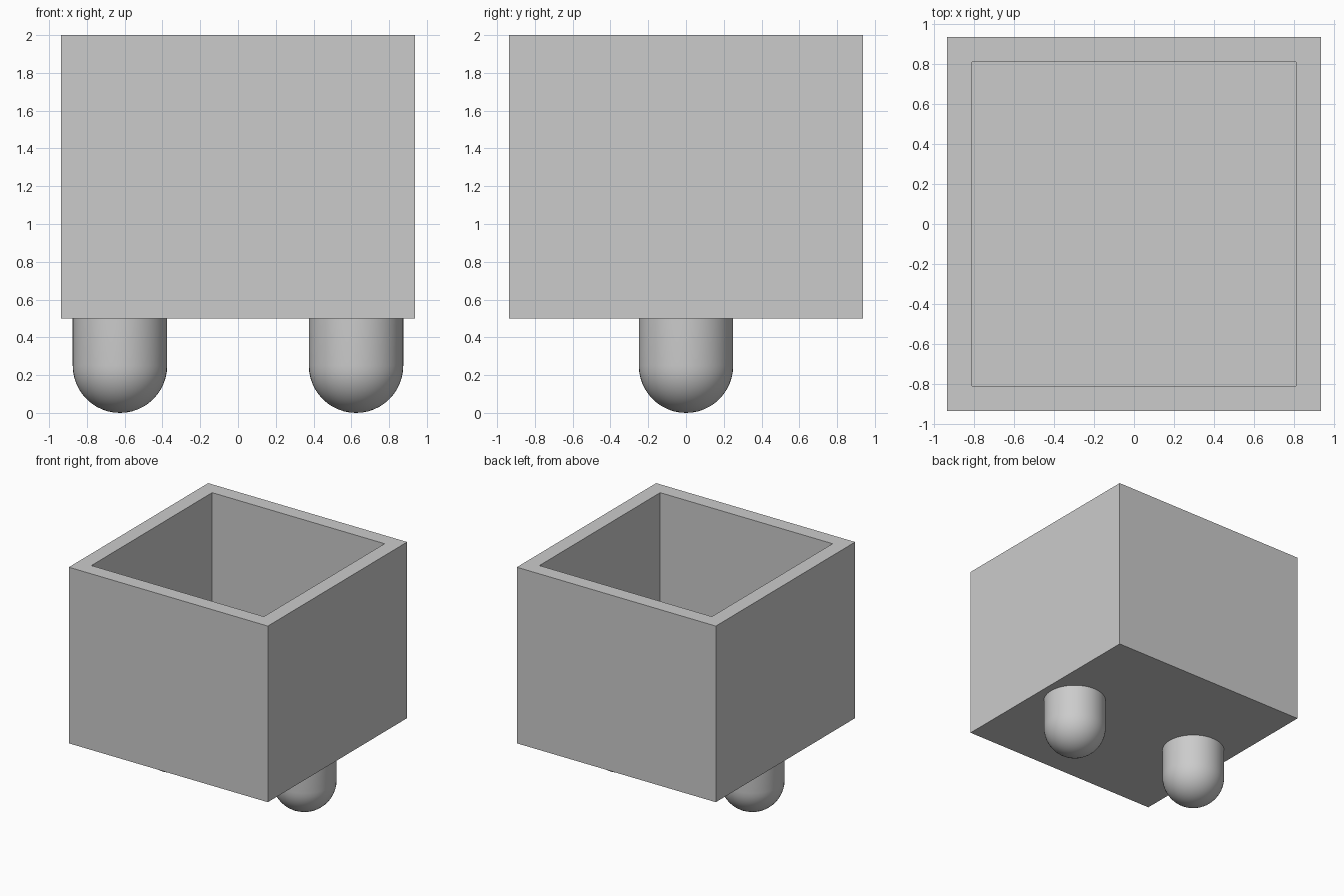
import bpy
import bmesh
import math

old = bpy.data.objects.get("Cube")
if old:
    bpy.data.objects.remove(old, do_unlink=True)

UNIT = 0.125
HALF = 7.5 * UNIT      # half width of the box
WALL = UNIT
BASE = 4 * UNIT        # underside of the box
TOP = 2.0
LEG_RADIUS = 2 * UNIT
LEG_X = 5 * UNIT

grey = bpy.data.materials.new("plain_grey")
grey.use_nodes = True
grey.diffuse_color = (0.6, 0.6, 0.6, 1)
grey.node_tree.nodes["Principled BSDF"].inputs["Base Color"].default_value = (0.6, 0.6, 0.6, 1)


def add_object(name, bm):
    mesh = bpy.data.meshes.new(name)
    bmesh.ops.recalc_face_normals(bm, faces=bm.faces)
    bm.to_mesh(mesh)
    bm.free()
    mesh.materials.append(grey)
    obj = bpy.data.objects.new(name, mesh)
    bpy.context.collection.objects.link(obj)
    return obj


# Open box: inset the top face, then sink it down to the floor
bm = bmesh.new()
bmesh.ops.create_cube(bm, size=1)
for v in bm.verts:
    v.co.x *= 2 * HALF
    v.co.y *= 2 * HALF
    v.co.z = TOP if v.co.z > 0 else BASE
top_face = max(bm.faces, key=lambda f: f.calc_center_median().z)
bmesh.ops.inset_region(bm, faces=[top_face], thickness=WALL, use_even_offset=True)
well = bmesh.ops.extrude_discrete_faces(bm, faces=[top_face])["faces"]
for v in well[0].verts:
    v.co.z = BASE + WALL
add_object("open_box", bm)


# Round-ended legs: a half-circle profile with a straight shank, spun about z
def add_leg(name, x):
    bm = bmesh.new()
    steps = 12
    arc = [i * math.pi / 2 / steps for i in range(steps + 1)]
    points = [(LEG_RADIUS * math.sin(a), 0, LEG_RADIUS * (1 - math.cos(a))) for a in arc]
    points += [(LEG_RADIUS, 0, BASE), (0, 0, BASE)]
    verts = [bm.verts.new(p) for p in points]
    edges = [bm.edges.new(pair) for pair in zip(verts, verts[1:])]
    bmesh.ops.spin(bm, geom=verts + edges, cent=(0, 0, 0), axis=(0, 0, 1),
                   angle=2 * math.pi, steps=48)
    bmesh.ops.remove_doubles(bm, verts=bm.verts, dist=0.0005)
    leg = add_object(name, bm)
    leg.location.x = x
    bpy.ops.object.select_all(action='DESELECT')
    leg.select_set(True)
    bpy.context.view_layer.objects.active = leg
    bpy.ops.object.shade_smooth_by_angle(angle=math.radians(40))


for side, sign in (("left", 1), ("right", -1)):
    add_leg(side + "_leg", sign * LEG_X)
